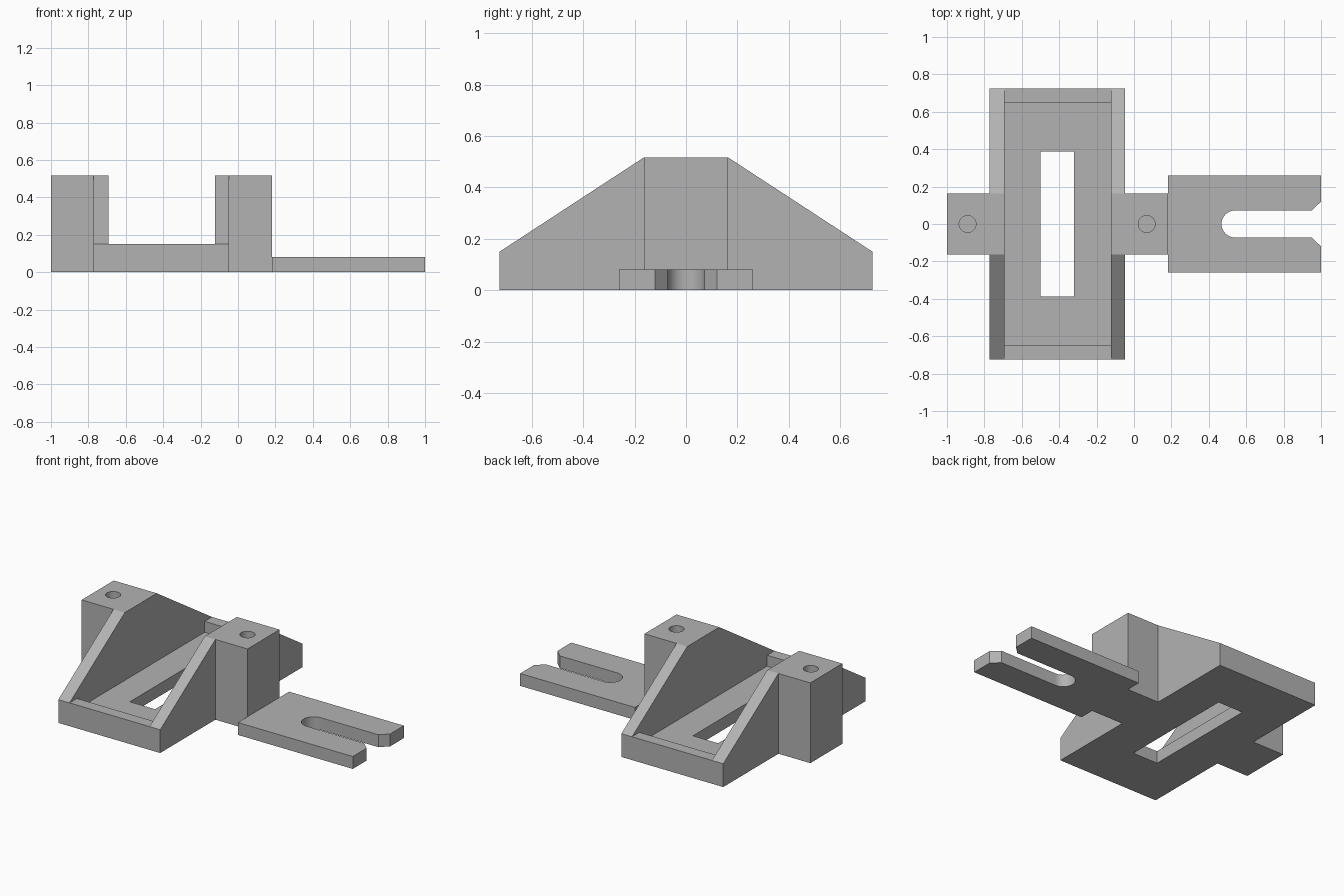
import bpy, bmesh, math
from mathutils import Vector

cube = bpy.data.objects.get("Cube")
if cube:
    bpy.data.objects.remove(cube, do_unlink=True)

grey = bpy.data.materials.new("light_grey")
grey.use_nodes = True
grey.diffuse_color = (0.45, 0.45, 0.45, 1)
grey.node_tree.nodes["Principled BSDF"].inputs["Base Color"].default_value = grey.diffuse_color

TOP, LIP, FLOOR = 0.517, 0.15, 0.08
HALF_LEN, HALF_BLOCK = 0.725, 0.163


def prism(name, points, offset):
    """Extrude a closed outline of 3D points along offset."""
    bm = bmesh.new()
    face = bm.faces.new([bm.verts.new(p) for p in points])
    result = bmesh.ops.extrude_face_region(bm, geom=[face])
    moved = [v for v in result["geom"] if isinstance(v, bmesh.types.BMVert)]
    bmesh.ops.translate(bm, verts=moved, vec=Vector(offset))
    bmesh.ops.recalc_face_normals(bm, faces=bm.faces)
    mesh = bpy.data.meshes.new(name)
    bm.to_mesh(mesh)
    bm.free()
    mesh.materials.append(grey)
    obj = bpy.data.objects.new(name, mesh)
    bpy.context.collection.objects.link(obj)
    return obj


def box(name, x0, x1, half_y, z0, z1):
    outline = [(x0, -half_y, z0), (x1, -half_y, z0), (x1, half_y, z0), (x0, half_y, z0)]
    return prism(name, outline, (0, 0, z1 - z0))


def arc(x, y, r, start, end, steps):
    angles = [math.radians(start + (end - start) * i / steps) for i in range(steps + 1)]
    return [(x + r * math.cos(a), y + r * math.sin(a)) for a in angles]


def combine(target, tool, operation):
    """Apply a boolean and discard the tool."""
    mod = target.modifiers.new("boolean", "BOOLEAN")
    mod.operation, mod.solver, mod.object = operation, "EXACT", tool
    bpy.context.view_layer.objects.active = target
    bpy.ops.object.modifier_apply(modifier=mod.name)
    bpy.data.objects.remove(tool, do_unlink=True)


# Tray: shallow pocket between end lips, with a long through slot
tray = box("tray", -0.693, -0.123, HALF_LEN, 0, LIP)
combine(tray, box("pocket", -0.8, 0, 0.65, FLOOR, 0.3), "DIFFERENCE")
combine(tray, box("slot", -0.50, -0.32, 0.387, -0.1, 0.3), "DIFFERENCE")

# Sloped side walls, each joined to a mounting block with a blind screw hole
profile = [(-HALF_LEN, 0), (HALF_LEN, 0), (HALF_LEN, LIP),
           (HALF_BLOCK, TOP), (-HALF_BLOCK, TOP), (-HALF_LEN, LIP)]
parts = [tray]
for side, wall_x, block_x, hole_x in (("right", (-0.773, -0.693), (-1, -0.693), -0.89),
                                      ("left", (-0.123, -0.047), (-0.123, 0.182), 0.068)):
    wall = prism(side + "_support", [(wall_x[0], y, z) for y, z in profile],
                 (wall_x[1] - wall_x[0], 0, 0))
    combine(wall, box("block", *block_x, HALF_BLOCK, 0, TOP), "UNION")
    circle = arc(hole_x, 0, 0.045, 0, 360, 32)[:-1]
    combine(wall, prism("hole", [(x, y, 0.2) for x, y in circle], (0, 0, 0.5)), "DIFFERENCE")
    parts.append(wall)

# Forked tongue: round-ended slot with a chamfered mouth
outline = [(0.182, 0.26), (0.182, -0.26), (1, -0.26), (1, -0.12), (0.95, -0.072)]
outline += arc(0.54, 0, 0.072, 270, 90, 20)
outline += [(0.95, 0.072), (1, 0.12), (1, 0.26)]
parts.append(prism("forked_tongue", [(x, y, 0) for x, y in outline], (0, 0, FLOOR)))

# Smooth the round walls while keeping the edges crisp
bpy.ops.object.select_all(action="DESELECT")
for obj in parts:
    obj.select_set(True)
bpy.context.view_layer.objects.active = tray
bpy.ops.object.shade_smooth_by_angle(angle=math.radians(30))
